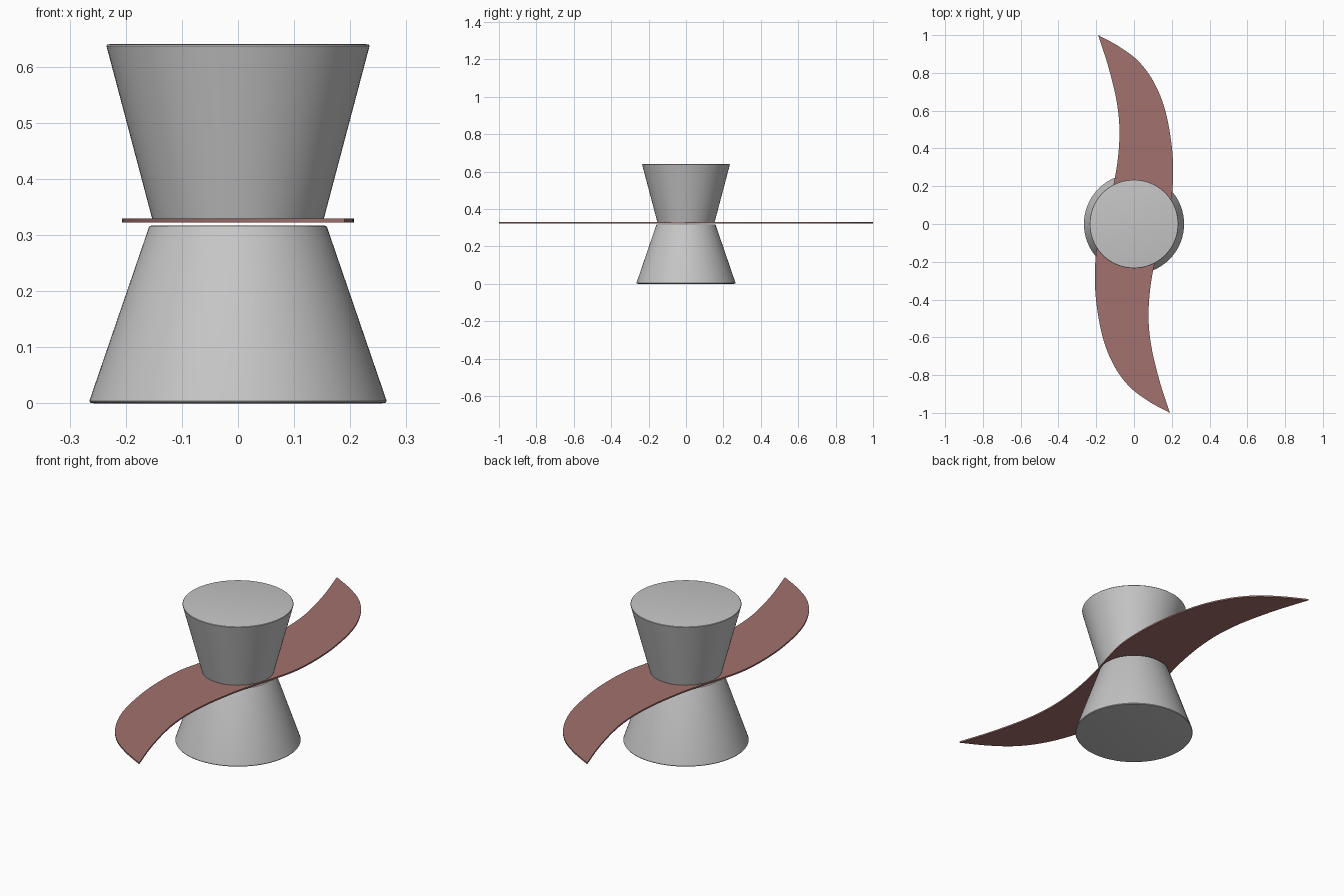
import bpy, bmesh, math
from mathutils import Vector

if "Cube" in bpy.data.objects:
    bpy.data.objects.remove(bpy.data.objects["Cube"])


def material(name, rgb):
    m = bpy.data.materials.new(name)
    m.diffuse_color = (*rgb, 1)
    m.use_nodes = True
    m.node_tree.nodes["Principled BSDF"].inputs["Base Color"].default_value = m.diffuse_color
    return m


grey = material("light grey", (0.56, 0.56, 0.56))
red = material("dusty red", (0.36, 0.165, 0.155))


def finish(name, bm, mat):
    bmesh.ops.recalc_face_normals(bm, faces=bm.faces[:])
    mesh = bpy.data.meshes.new(name)
    bm.to_mesh(mesh)
    bm.free()
    mesh.materials.append(mat)
    ob = bpy.data.objects.new(name, mesh)
    bpy.context.collection.objects.link(ob)
    bpy.ops.object.select_all(action='DESELECT')
    ob.select_set(True)
    bpy.context.view_layer.objects.active = ob
    bpy.ops.object.shade_smooth_by_angle(angle=math.radians(30))
    return ob


def lathe(name, profile, mat, sides=96):
    """Turned solid from (radius, z) points, closed with flat caps."""
    bm = bmesh.new()
    rings = [[bm.verts.new((r * math.cos(2 * math.pi * i / sides),
                            r * math.sin(2 * math.pi * i / sides), z))
              for i in range(sides)] for r, z in profile]
    for a, b in zip(rings, rings[1:]):
        for i in range(sides):
            j = (i + 1) % sides
            bm.faces.new((a[i], a[j], b[j], b[i]))
    bm.faces.new(rings[0])
    bm.faces.new(rings[-1])
    return finish(name, bm, mat)


# Two tapered hub cones with slightly eased rims
lathe("lower_cone", [(0.257, 0), (0.263, 0.001), (0.265, 0.004),
                     (0.159, 0.313), (0.157, 0.316), (0.152, 0.317)], grey)
lathe("upper_cone", [(0.150, 0.327), (0.153, 0.329), (0.2345, 0.637),
                     (0.233, 0.639), (0.228, 0.640)], grey)

# Leading edge of the blade from one tip to the other; the other edge is
# the same curve turned half a turn
edge = [Vector(p) for p in (
    (-0.19, 1.0), (-0.08, 0.94), (0.02, 0.865), (0.10, 0.76), (0.16, 0.62),
    (0.195, 0.45), (0.207, 0.30), (0.20, 0.15), (0.172, 0.03), (0.14, -0.08),
    (0.11, -0.20), (0.085, -0.35), (0.077, -0.50), (0.092, -0.65),
    (0.135, -0.83), (0.19, -1.0))]


def smooth_curve(pts, steps=6):
    p = [2 * pts[0] - pts[1]] + pts + [2 * pts[-1] - pts[-2]]
    out = []
    for a, b, c, d in zip(p, p[1:], p[2:], p[3:]):
        for k in range(steps):
            t = k / steps
            out.append(0.5 * (2 * b + (c - a) * t
                              + (2 * a - 5 * b + 4 * c - d) * t * t
                              + (3 * b - a - 3 * c + d) * t ** 3))
    return out


half = smooth_curve(edge)
outline = half + [-p for p in half]

# Thin S-shaped blade plate
bm = bmesh.new()
base = bm.faces.new([bm.verts.new((p.x, p.y, 0.322)) for p in outline])
ext = bmesh.ops.extrude_face_region(bm, geom=[base])
for v in ext["geom"]:
    if isinstance(v, bmesh.types.BMVert):
        v.co.z = 0.329
finish("blade", bm, red)
